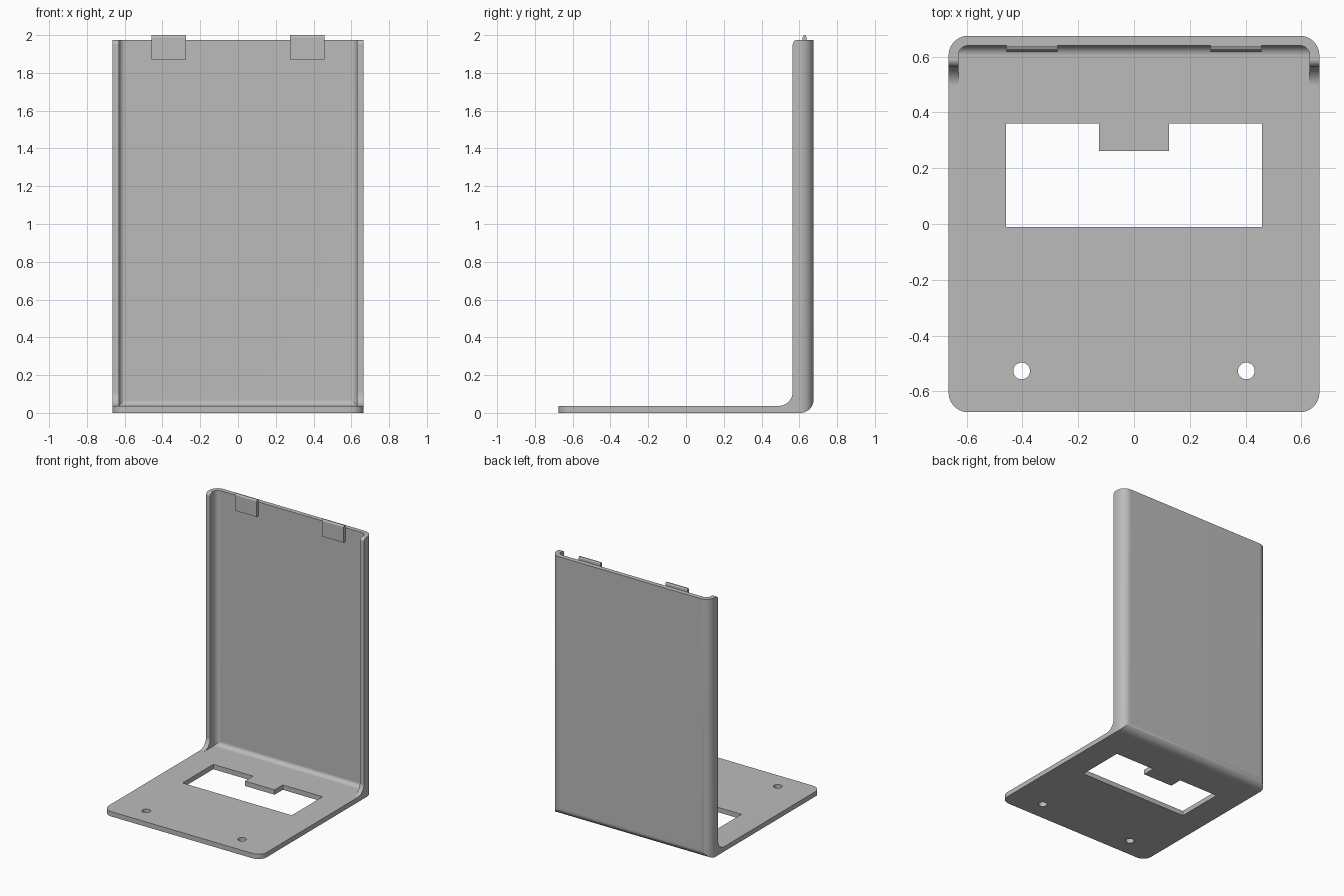
import bpy, bmesh
from math import cos, sin, pi, radians
from mathutils import Vector

if "Cube" in bpy.data.objects:
    bpy.data.objects.remove(bpy.data.objects["Cube"], do_unlink=True)

GREY = (0.5, 0.5, 0.5, 1)
mat = bpy.data.materials.new("grey_metal")
mat.use_nodes = True
mat.diffuse_color = GREY
mat.node_tree.nodes["Principled BSDF"].inputs["Base Color"].default_value = GREY

W, D, H, T = 0.665, 0.675, 1.975, 0.037   # half width, half depth, height, sheet thickness
R = 0.07                                  # outer corner radius


def arc(cx, cy, r, start, end, n=10):
    """Points on a circle arc, angles in degrees."""
    angles = [radians(start + (end - start) * i / n) for i in range(n + 1)]
    return [(cx + r * cos(a), cy + r * sin(a)) for a in angles]


def finish(name, bm):
    bmesh.ops.recalc_face_normals(bm, faces=bm.faces)
    mesh = bpy.data.meshes.new(name)
    bm.to_mesh(mesh)
    bm.free()
    mesh.materials.append(mat)
    obj = bpy.data.objects.new(name, mesh)
    bpy.context.collection.objects.link(obj)
    return obj


def prism(name, points, lo, hi, axis="z"):
    """Extrude an outline: xy outline along z, or yz outline along x."""
    place = (lambda a, b: (a, b, lo)) if axis == "z" else (lambda a, b: (lo, a, b))
    bm = bmesh.new()
    face = bm.faces.new([bm.verts.new(place(a, b)) for a, b in points])
    step = Vector((0, 0, hi - lo)) if axis == "z" else Vector((hi - lo, 0, 0))
    top = bmesh.ops.extrude_face_region(bm, geom=[face])
    verts = [g for g in top["geom"] if isinstance(g, bmesh.types.BMVert)]
    bmesh.ops.translate(bm, verts=verts, vec=step)
    return finish(name, bm)


def activate(obj):
    bpy.ops.object.select_all(action="DESELECT")
    obj.select_set(True)
    bpy.context.view_layer.objects.active = obj


def boolean(target, tool, operation):
    mod = target.modifiers.new("cut", "BOOLEAN")
    mod.operation, mod.solver, mod.object = operation, "EXACT", tool
    activate(target)
    bpy.ops.object.modifier_apply(modifier=mod.name)
    bpy.data.objects.remove(tool, do_unlink=True)


# Plan outline with rounded corners
plan = []
for sx, sy, a in ((1, 1, 0), (-1, 1, 90), (-1, -1, 180), (1, -1, 270)):
    plan += arc(sx * (W - R), sy * (D - R), R, a, a + 90)
stand = prism("stand", plan, -0.1, 2.2)

# Side outline: base, rounded heel, back with lip, inner fillet
back = D + 0.0005
side = [(-0.9, 0)] + arc(back - R, R, R, -90, 0)
side += [(back, H)] + arc(0.59, H - 0.025, 0.025, 90, 180, 6)
side += arc(0.49, T + 0.075, 0.075, 0, -90) + [(-0.9, T)]
boolean(stand, prism("side_cutter", side, -0.9, 0.9, "x"), "INTERSECT")

# Hollow between the side lips, with filleted rear edges
x, y0, y1, z0, z1 = 0.63, 0.1, 0.64, T + 0.0004, 2.3
pocket = bmesh.new()
bmesh.ops.create_cube(pocket, size=1)
for v in pocket.verts:
    v.co = (x if v.co.x > 0 else -x, y1 if v.co.y > 0 else y0, z1 if v.co.z > 0 else z0)
rear = [e for e in pocket.edges
        if all(v.co.y > 0.5 for v in e.verts) and any(v.co.z < 1 for v in e.verts)]
bmesh.ops.bevel(pocket, geom=rear, offset=0.035, segments=6, profile=0.5, affect="EDGES")
boolean(stand, finish("pocket_cutter", pocket), "DIFFERENCE")

# Notched window and two screw holes in the base
window = [(-0.46, -0.01), (0.46, -0.01), (0.46, 0.36), (0.125, 0.36),
          (0.125, 0.262), (-0.125, 0.262), (-0.125, 0.36), (-0.46, 0.36)]
boolean(stand, prism("window_cutter", window, -0.1, 0.2), "DIFFERENCE")
for s in (-1, 1):
    hole = arc(s * 0.403, -0.527, 0.03, 0, 360, 32)[:-1]
    boolean(stand, prism("hole_cutter", hole, -0.1, 0.2), "DIFFERENCE")

activate(stand)
bpy.ops.object.shade_smooth_by_angle(angle=radians(30))
stand.modifiers.new("even_shading", "WEIGHTED_NORMAL").keep_sharp = True

# Clips on the top of the back
clip = [(0.617, 1.87), (0.65, 1.87), (0.65, 1.97), (0.637, 1.97),
        (0.637, 1.99), (0.632, 2.0), (0.625, 2.0), (0.617, 1.988)]
for name, lo in (("left_clip", 0.275), ("right_clip", -0.457)):
    prism(name, clip, lo, lo + 0.182, "x")
